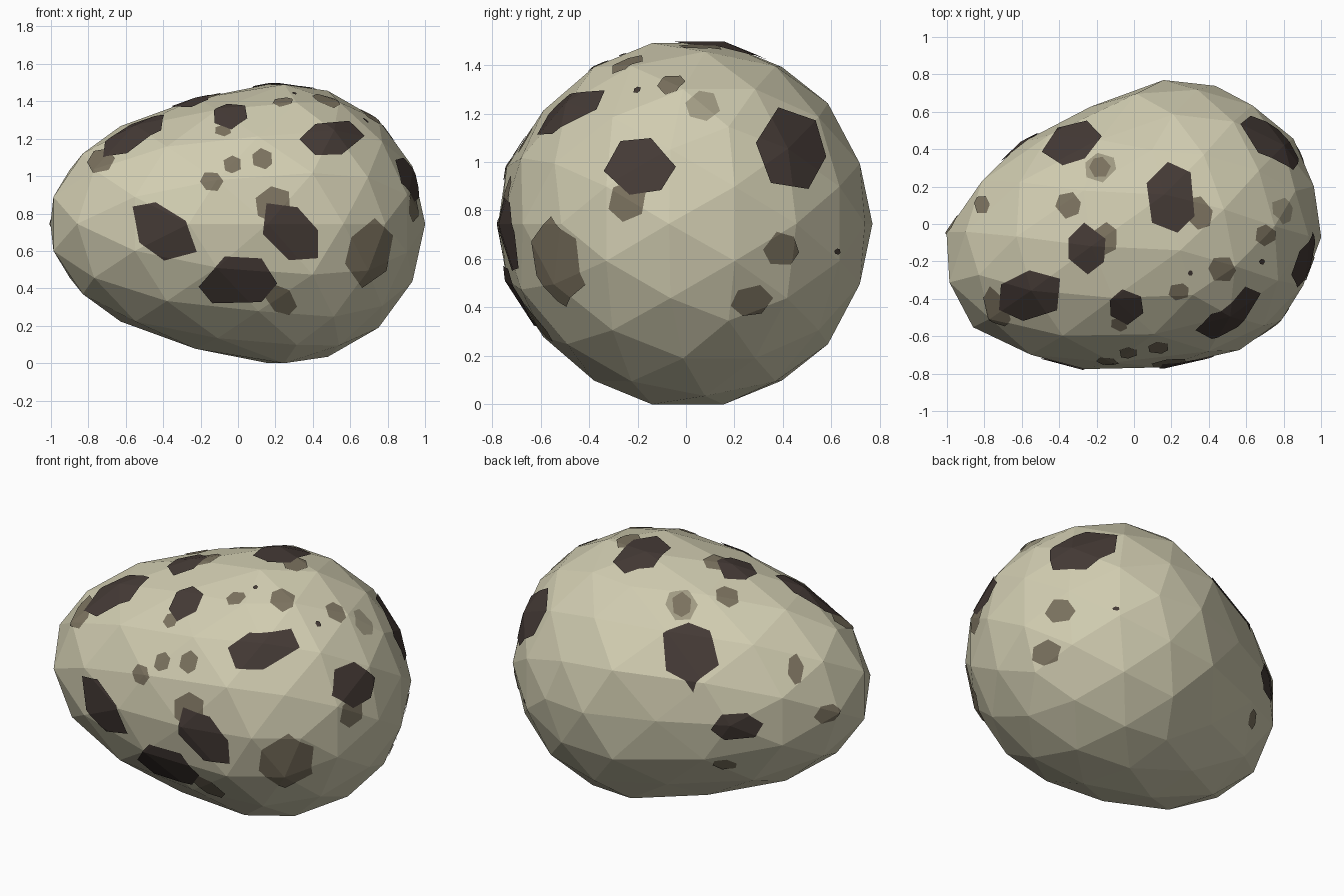
import bpy, bmesh, math, random
from mathutils import Matrix, Vector

random.seed(4)
cube = bpy.data.objects.get("Cube")
if cube:
    bpy.data.objects.remove(cube, do_unlink=True)

X, Y, Z = Vector((1, 0, 0)), Vector((0, 1, 0)), Vector((0, 0, 1))
# projection side: horizontal axis, vertical axis, outward direction
SIDES = {"front": (X, Z, -Y), "back": (X, Z, Y), "right": (Y, Z, X),
         "left": (Y, Z, -X), "top": (X, Y, Z)}


def material(name, colour):
    mat = bpy.data.materials.new(name)
    mat.use_nodes = True
    rgba = (*colour, 1)
    mat.diffuse_color = rgba
    bsdf = mat.node_tree.nodes["Principled BSDF"]
    bsdf.inputs["Base Color"].default_value = rgba
    bsdf.inputs["Roughness"].default_value = 0.9
    return mat


def make_object(name, bm, mat):
    mesh = bpy.data.meshes.new(name)
    bm.to_mesh(mesh)
    mesh.materials.append(mat)
    obj = bpy.data.objects.new(name, mesh)
    bpy.context.collection.objects.link(obj)


def build_shell():
    """Faceted ball, one half drawn out into the narrow end, turned slightly."""
    bm = bmesh.new()
    bmesh.ops.create_icosphere(bm, subdivisions=1, radius=1)
    bmesh.ops.subdivide_edges(bm, edges=bm.edges[:], cuts=2, use_grid_fill=True)
    bmesh.ops.triangulate(bm, faces=bm.faces[:])
    edge_dir = Vector((0.526, 0, 0.851)).normalized()
    frame = Matrix((edge_dir.cross(Y), edge_dir, Y))
    turn = Matrix.Rotation(math.radians(15), 3, "Z")
    radii = Matrix.Diagonal((0.8, 0.763, 0.761))
    centre = Vector((0.205, 0.008, 0.745))
    for v in bm.verts:
        p = frame @ v.co.normalized()
        if p.x < -0.1:
            # narrow end: longer, slimmer and leaning to the front
            p = Vector((p.x * 1.58, p.y * 0.965 - 0.02, p.z * 0.94))
        v.co = centre + radii @ (turn @ p)
    # face every triangle away from the middle
    bm.normal_update()
    for f in bm.faces:
        if f.normal.dot(f.calc_center_median() - centre) < 0:
            f.normal_flip()
    bm.normal_update()
    return bm


def cut_spot(shell, side, spot, lift):
    """Trim a copy of the shell to a lopsided hexagon and lift it slightly."""
    cu, cv, width, height, tilt = spot
    u, v, out = SIDES[side]
    bm = shell.copy()
    bm.normal_update()
    hidden = [f for f in bm.faces if f.normal.dot(out) < 0.02]
    bmesh.ops.delete(bm, geom=hidden, context="FACES")
    spin = Matrix.Rotation(math.radians(tilt), 2)
    start = random.uniform(0, 1)
    corners = []
    for i in range(6):
        a = math.tau * (i + start + random.uniform(-0.16, 0.16)) / 6
        q = spin @ Vector((math.cos(a) * width, math.sin(a) * height)) * 0.53
        corners.append(u * (cu + q.x) + v * (cv + q.y))
    centre = u * cu + v * cv
    for a, b in zip(corners, corners[1:] + corners[:1]):
        normal = (b - a).cross(out)
        if normal.dot(a - centre) < 0:
            normal.negate()
        bmesh.ops.bisect_plane(bm, geom=bm.verts[:] + bm.edges[:] + bm.faces[:],
                               dist=0.0001, plane_co=a,
                               plane_no=normal.normalized(), clear_outer=True)
    bm.normal_update()
    for vert in bm.verts:
        vert.co += vert.normal * lift
    return bm


def spot_layer(name, shell, mat, lift, groups):
    layer = bmesh.new()
    for side, spots in groups.items():
        for spot in spots:
            part = cut_spot(shell, side, spot, lift)
            temp = bpy.data.meshes.new("temp")
            part.to_mesh(temp)
            part.free()
            layer.from_mesh(temp)
            bpy.data.meshes.remove(temp)
    make_object(name, layer, mat)
    layer.free()


cream = material("cream_shell", (0.64, 0.61, 0.44))
brown = material("dark_brown_spot", (0.058, 0.042, 0.036))
olive = material("olive_spot", (0.20, 0.17, 0.115))
tan = material("pale_tan_spot", (0.36, 0.33, 0.23))

shell = build_shell()
make_object("egg_shell", shell, cream)

# each spot: centre across, centre up, width, height, tilt in degrees
spot_layer("pale_spots", shell, tan, 0.003, {
    "top": [(-.18, .3, .17, .15, 30)],
    "right": [(.07, 1.23, .14, .12, 0)],
})

spot_layer("olive_spots", shell, olive, 0.005, {
    "front": [(.19, .85, .2, .18, 20), (.7, .59, .23, .36, -18),
              (.23, .34, .18, .13, -40), (-.14, .97, .12, .1, -20),
              (-.03, 1.06, .1, .09, 0), (.13, 1.09, .11, .11, 0),
              (-.73, 1.08, .15, .12, 40), (-.08, 1.24, .09, .06, 0)],
    "top": [(-.35, .1, .13, .14, 0), (-.81, .1, .08, .1, 0),
            (-.15, -.08, .13, .17, 0), (-.18, .3, .11, .11, 0),
            (.34, .06, .15, .18, 30), (.47, -.24, .14, .14, 0),
            (.24, -.36, .11, .09, 0), (.7, -.06, .11, .11, 0)],
    "right": [(-.24, .84, .15, .17, -25), (.39, .64, .14, .14, 0),
              (.27, .43, .17, .12, 15)],
    "left": [(.01, .75, .13, .11, 0)],
    "back": [(-.53, .47, .1, .08, 0)],
})

spot_layer("dark_spots", shell, brown, 0.007, {
    "front": [(-.4, .7, .4, .24, -38), (.28, .7, .38, .24, -45),
              (0, .44, .4, .27, 5), (.5, 1.2, .33, .18, 8)],
    "top": [(-.55, -.38, .36, .25, 10), (-.04, -.44, .18, .18, 0),
            (-.25, -.13, .2, .26, 0), (-.33, .43, .32, .2, 25),
            (.2, .14, .27, .36, 0), (.3, -.26, .025, .03, 0),
            (.68, -.2, .03, .03, 0)],
    "right": [(.43, 1.05, .27, .34, 10), (-.19, .98, .28, .23, 0),
              (.62, .63, .025, .025, 0)],
    "back": [(-.62, .73, .22, .17, 0)],
})
shell.free()
